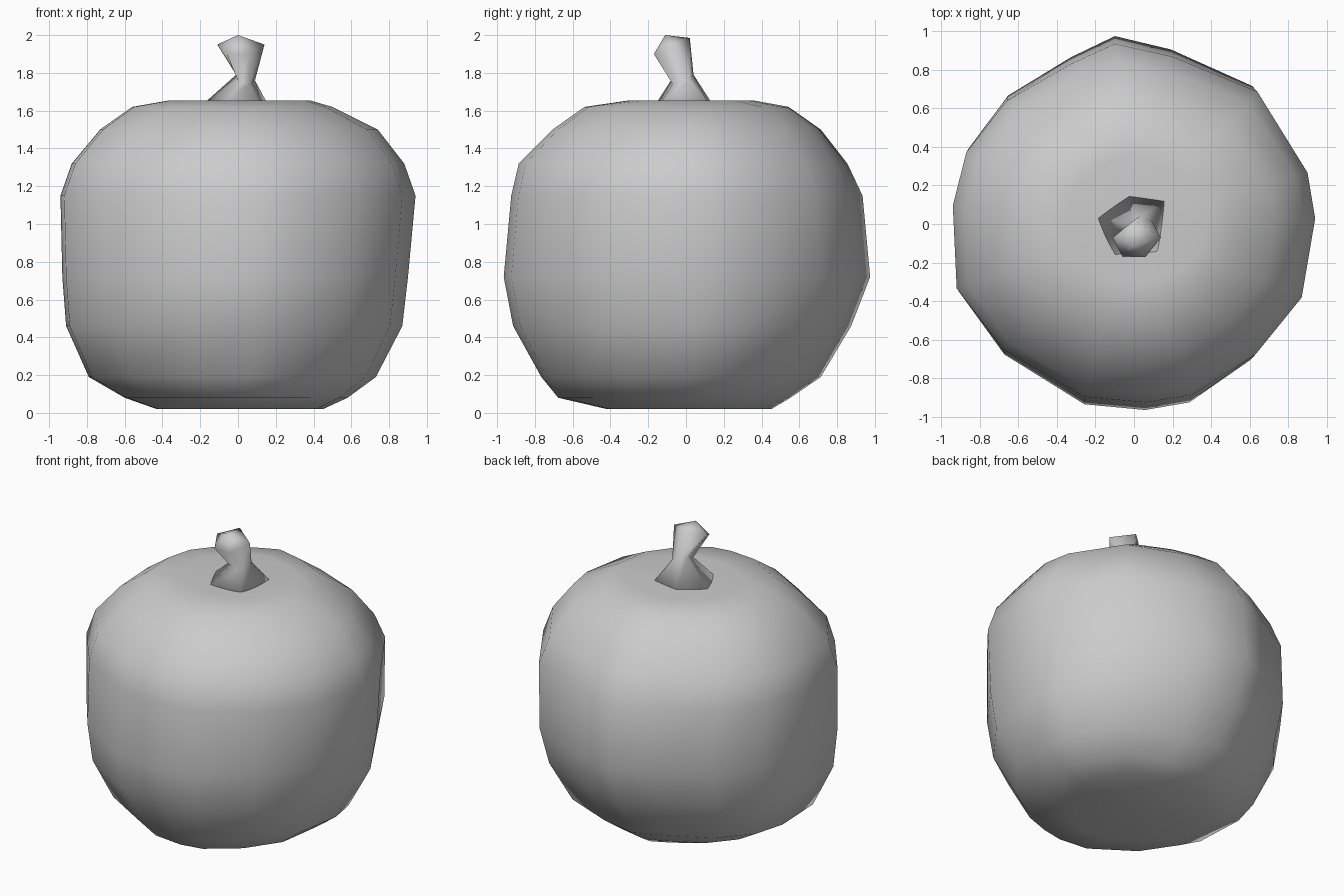
import bpy
import bmesh

cube = bpy.data.objects.get("Cube")
if cube:
    bpy.data.objects.remove(cube)

grey = bpy.data.materials.new("plain_grey")
grey.use_nodes = True
colour = (0.6, 0.6, 0.6, 1)
grey.diffuse_color = colour
grey.node_tree.nodes["Principled BSDF"].inputs["Base Color"].default_value = colour


def skin(name, rings, bottom, top):
    """Join rings of points into a closed smooth skin with a pole at each end."""
    bm = bmesh.new()
    loops = [[bm.verts.new(p) for p in ring] for ring in rings]
    count = len(loops[0])
    low, high = bm.verts.new(bottom), bm.verts.new(top)
    for i in range(count):
        j = (i + 1) % count
        bm.faces.new((low, loops[0][j], loops[0][i]))
        bm.faces.new((high, loops[-1][i], loops[-1][j]))
        for a, b in zip(loops, loops[1:]):
            bm.faces.new((a[i], a[j], b[j], b[i]))
    bmesh.ops.recalc_face_normals(bm, faces=bm.faces)
    for face in bm.faces:
        face.smooth = True
    mesh = bpy.data.meshes.new(name)
    bm.to_mesh(mesh)
    bm.free()
    mesh.materials.append(grey)
    obj = bpy.data.objects.new(name, mesh)
    bpy.context.collection.objects.link(obj)
    return obj


# Body: one uneven plan outline, stretched to each level's four extents
outline = [(0.94, 0.03), (0.9, 0.28), (0.64, 0.72), (0.2, 0.91), (-0.1, 0.98),
           (-0.33, 0.87), (-0.66, 0.67), (-0.87, 0.39), (-0.94, 0.1),
           (-0.92, -0.35), (-0.68, -0.68), (-0.26, -0.94), (0.06, -0.97),
           (0.3, -0.93), (0.63, -0.71), (0.87, -0.4)]
# height, right, left, front, back
levels = [(0.02, 0.43, 0.45, 0.42, 0.45),
          (0.08, 0.6, 0.58, 0.68, 0.55),
          (0.19, 0.79, 0.73, 0.77, 0.71),
          (0.46, 0.91, 0.87, 0.92, 0.87),
          (0.72, 0.93, 0.9, 0.97, 0.97),
          (1.15, 0.94, 0.94, 0.93, 0.93),
          (1.32, 0.88, 0.88, 0.89, 0.85),
          (1.5, 0.73, 0.74, 0.71, 0.71),
          (1.62, 0.56, 0.5, 0.54, 0.54),
          (1.655, 0.36, 0.38, 0.3, 0.35)]
body_rings = []
for z, right, left, front, back in levels:
    body_rings.append([(x * (left if x > 0 else right) / 0.94,
                        y * (back if y > 0 else front) / 0.975, z)
                       for x, y in outline])
skin("pumpkin_body", body_rings, (0, 0, 0.03), (0, -0.02, 1.61))

# Stem: five-sided, pinched at the neck and leaning forward at the tip
base = [(0.16, 0.12, 1.63), (-0.03, 0.15, 1.62), (-0.19, 0.03, 1.63),
        (-0.11, -0.17, 1.62), (0.13, -0.16, 1.61)]
neck = [(0.09, 0.02, 1.76), (0.03, 0.04, 1.79), (-0.01, 0, 1.79),
        (0, -0.08, 1.76), (0.06, -0.07, 1.74)]
tip = [(0.14, -0.07, 1.95), (0, 0.02, 1.985), (-0.11, -0.07, 1.95),
       (-0.06, -0.17, 1.9), (0.06, -0.17, 1.9)]
skin("stem", [base, neck, tip], (0, 0, 1.58), (0, -0.11, 2))
